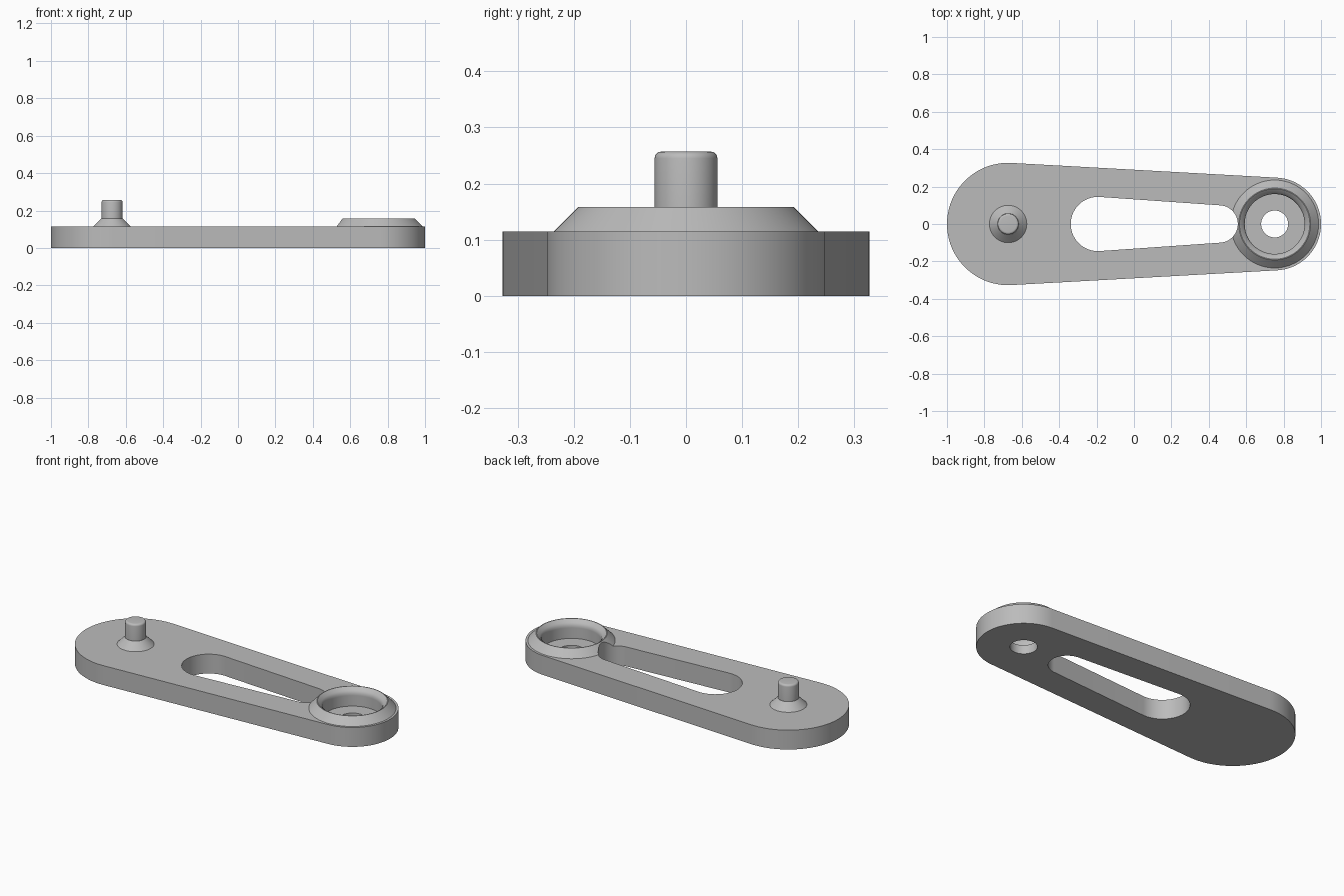
import bpy, bmesh, math

cube = bpy.data.objects.get("Cube")
if cube:
    bpy.data.objects.remove(cube, do_unlink=True)

THICK = 0.115          # plate thickness
PIN_X, BOSS_X = -0.673, 0.752

grey = bpy.data.materials.new("satin grey")
grey.use_nodes = True
colour = (0.5, 0.5, 0.5, 1)
grey.diffuse_color = colour
grey.node_tree.nodes["Principled BSDF"].inputs["Base Color"].default_value = colour


def make_object(name, bm):
    bmesh.ops.remove_doubles(bm, verts=bm.verts, dist=1e-5)
    bmesh.ops.recalc_face_normals(bm, faces=bm.faces)
    mesh = bpy.data.meshes.new(name)
    bm.to_mesh(mesh)
    bm.free()
    mesh.materials.append(grey)
    obj = bpy.data.objects.new(name, mesh)
    bpy.context.collection.objects.link(obj)
    return obj


def tapered_slab(name, x1, r1, x2, r2, z1, z2, steps=40):
    """Two round ends joined by tangent straight sides."""
    lean = math.acos((r1 - r2) / (x2 - x1))
    outline = []
    for i in range(steps + 1):
        a = -lean + 2 * lean * i / steps
        outline.append((x2 + r2 * math.cos(a), r2 * math.sin(a)))
    for i in range(steps + 1):
        a = lean + 2 * (math.pi - lean) * i / steps
        outline.append((x1 + r1 * math.cos(a), r1 * math.sin(a)))
    bm = bmesh.new()
    face = bm.faces.new([bm.verts.new((x, y, z1)) for x, y in outline])
    new = bmesh.ops.extrude_face_region(bm, geom=[face])["geom"]
    top = [v for v in new if isinstance(v, bmesh.types.BMVert)]
    bmesh.ops.translate(bm, verts=top, vec=(0, 0, z2 - z1))
    return make_object(name, bm)


def lathe(name, x, profile, closed=False, steps=72):
    """Spin a radius/height profile about a vertical axis at x."""
    bm = bmesh.new()
    verts = [bm.verts.new((x + r, 0, z)) for r, z in profile]
    pairs = list(zip(verts, verts[1:]))
    if closed:
        pairs.append((verts[-1], verts[0]))
    edges = [bm.edges.new(p) for p in pairs]
    bmesh.ops.spin(bm, geom=verts + edges, cent=(x, 0, 0), axis=(0, 0, 1),
                   angle=2 * math.pi, steps=steps)
    return make_object(name, bm)


def cut(obj, cutters):
    for cutter in cutters:
        mod = obj.modifiers.new("cut", "BOOLEAN")
        mod.operation, mod.solver, mod.object = "DIFFERENCE", "EXACT", cutter
    bpy.context.view_layer.update()
    graph = bpy.context.evaluated_depsgraph_get()
    mesh = bpy.data.meshes.new_from_object(obj.evaluated_get(graph))
    obj.modifiers.clear()
    obj.data = mesh


# Arm plate and the raised collar at its narrow end
arm = tapered_slab("arm_plate", PIN_X, 0.327, BOSS_X, 0.248, 0, THICK)
collar = lathe("collar", BOSS_X, [(0.16, THICK), (0.235, THICK), (0.192, 0.158),
                                  (0.188, 0.158), (0.168, 0.142), (0.16, 0.128)], closed=True)

# Long slot and stepped bore
slot = tapered_slab("slot_cutter", -0.193, 0.145, 0.455, 0.1, -0.1, 0.3)
bore = lathe("bore_cutter", BOSS_X, [(0, -0.1), (0.072, -0.1), (0.072, 0.052),
                                     (0.16, 0.052), (0.16, 0.3), (0, 0.3)])
cut(arm, [slot, bore])
cut(collar, [slot])
for helper in (slot, bore):
    bpy.data.objects.remove(helper, do_unlink=True)

# Pin with a conical foot and a rounded tip
tip = [(0.044 + 0.012 * math.cos(a), 0.245 + 0.012 * math.sin(a))
       for a in (math.pi / 2 * i / 5 for i in range(6))]
pin = lathe("pin", PIN_X, [(0, THICK), (0.1, THICK), (0.057, 0.158), (0.056, 0.158)]
            + tip + [(0, 0.257)], steps=48)

# Smooth curves, sharp corners
bpy.ops.object.select_all(action="DESELECT")
for obj in (arm, collar, pin):
    obj.select_set(True)
bpy.context.view_layer.objects.active = arm
bpy.ops.object.shade_smooth_by_angle(angle=math.radians(30))
